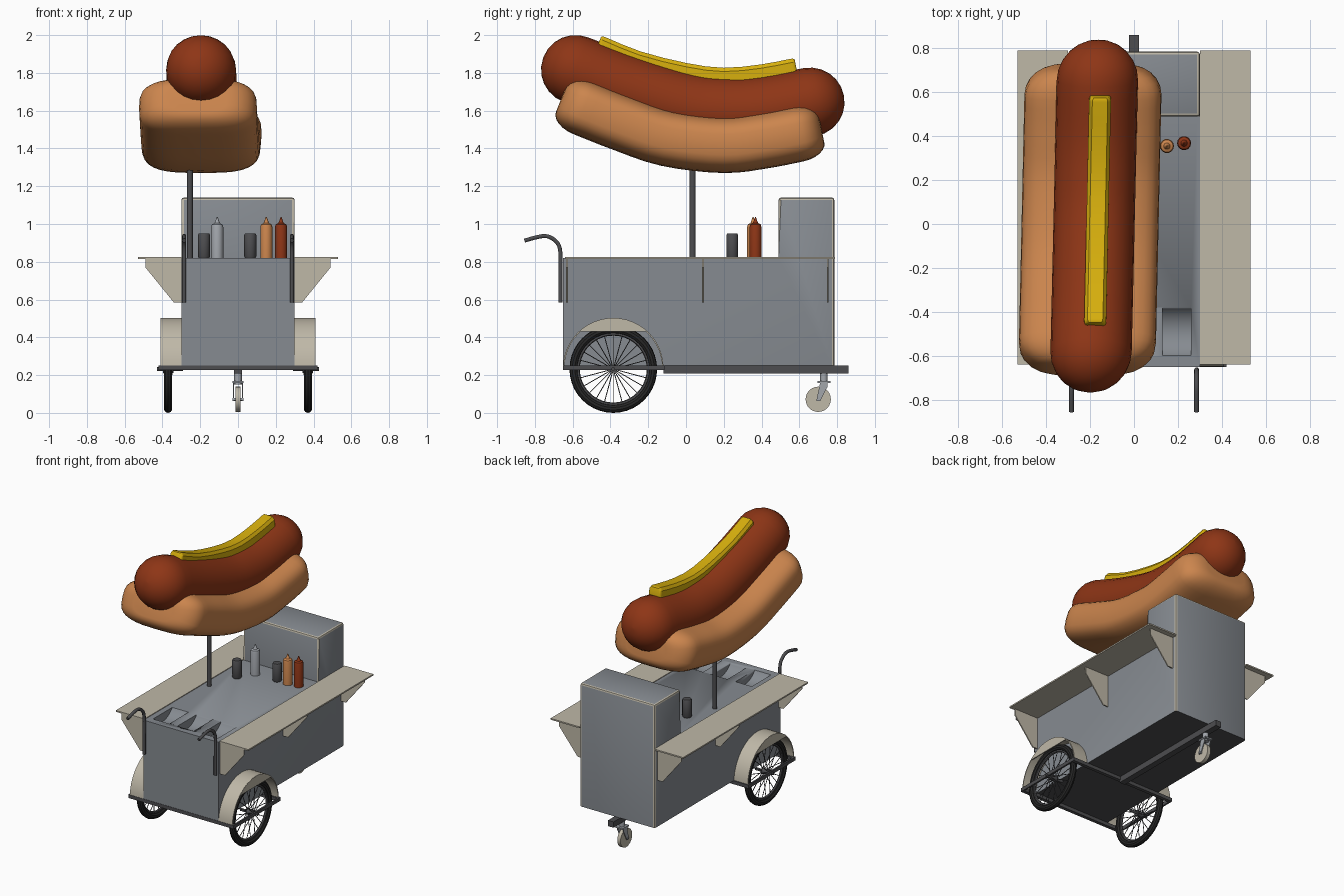
import bpy, bmesh, math
from mathutils import Vector, Matrix

if "Cube" in bpy.data.objects:
    bpy.data.objects.remove(bpy.data.objects["Cube"])

def material(name, r, g, b):
    m = bpy.data.materials.new(name)
    m.diffuse_color = (r, g, b, 1)
    m.use_nodes = True
    m.node_tree.nodes["Principled BSDF"].inputs["Base Color"].default_value = m.diffuse_color
    return m

GREY = material("steel grey", .24, .26, .285)
CREAM = material("cream", .52, .48, .39)
DARK = material("dark metal", .075, .075, .08)
BLACK = material("tyre black", .02, .02, .02)
SAUSAGE = material("sausage red", .27, .036, .008)
BUN = material("bun tan", .60, .235, .075)
MUSTARD = material("mustard yellow", .68, .43, .004)
LIGHT = material("light grey", .36, .38, .41)

# ---------- helpers ----------
def finish(bm, name, mats, mirror=False, angle=35):
    bmesh.ops.recalc_face_normals(bm, faces=bm.faces)
    me = bpy.data.meshes.new(name)
    bm.to_mesh(me)
    bm.free()
    for m in (mats if isinstance(mats, tuple) else (mats,)):
        me.materials.append(m)
    ob = bpy.data.objects.new(name, me)
    bpy.context.collection.objects.link(ob)
    bpy.ops.object.select_all(action='DESELECT')
    ob.select_set(True)
    bpy.context.view_layer.objects.active = ob
    bpy.ops.object.shade_smooth_by_angle(angle=math.radians(angle))
    if mirror:
        ob.modifiers.new("mirror", 'MIRROR')
    return ob

def box(bm, x0, x1, y0, y1, z0, z1):
    m = Matrix.Translation(((x0 + x1) / 2, (y0 + y1) / 2, (z0 + z1) / 2))
    bmesh.ops.create_cube(bm, size=1, matrix=m @ Matrix.Diagonal((x1 - x0, y1 - y0, z1 - z0, 1)))

def rod(bm, p, q, r, n=12):
    p, q = Vector(p), Vector(q)
    d = q - p
    m = Matrix.Translation((p + q) / 2) @ d.to_track_quat('Z', 'Y').to_matrix().to_4x4()
    bmesh.ops.create_cone(bm, cap_ends=True, segments=n, radius1=r, radius2=r, depth=d.length, matrix=m)

def prism(bm, pts, a, b, axis='x'):
    """Extrude a 2D outline: (y, z) along x, or (x, z) along y."""
    put = (lambda p, s: (s, p[0], p[1])) if axis == 'x' else (lambda p, s: (p[0], s, p[1]))
    rings = [[bm.verts.new(put(p, s)) for p in pts] for s in (a, b)]
    bridge(bm, rings)

def bridge(bm, rings, caps=True):
    n = len(rings[0])
    for r, s in zip(rings, rings[1:]):
        for i in range(n):
            bm.faces.new((r[i], r[(i + 1) % n], s[(i + 1) % n], s[i]))
    if caps:
        bm.faces.new(rings[0])
        bm.faces.new(rings[-1])

def lathe(bm, profile, at, n=14):
    """Revolve (radius, z) about a vertical axis."""
    rings = [[bm.verts.new((at[0] + r * math.cos(2 * math.pi * i / n),
                            at[1] + r * math.sin(2 * math.pi * i / n), z)) for i in range(n)]
             for r, z in profile]
    bridge(bm, rings)

def ring_x(bm, x, y, z, major, minor, n=40, k=10):
    """Torus round an axis along x."""
    rings = []
    for i in range(n + 1):
        a = 2 * math.pi * i / n
        rings.append(rings[0] if i == n else [bm.verts.new((
            x + minor * math.sin(2 * math.pi * j / k),
            y + (major + minor * math.cos(2 * math.pi * j / k)) * math.cos(a),
            z + (major + minor * math.cos(2 * math.pi * j / k)) * math.sin(a))) for j in range(k)])
    bridge(bm, rings, caps=False)

def smooth_path(pts, steps):
    p = [Vector(q) for q in pts]
    p = [2 * p[0] - p[1]] + p + [2 * p[-1] - p[-2]]
    out = []
    for i in range(1, len(p) - 2):
        for s in range(steps):
            t = s / steps
            out.append(.5 * (2 * p[i] + (p[i + 1] - p[i - 1]) * t
                             + (2 * p[i - 1] - 5 * p[i] + 4 * p[i + 1] - p[i + 2]) * t * t
                             + (3 * p[i] - p[i - 1] - 3 * p[i + 1] + p[i + 2]) * t ** 3))
    return out + [p[-2]]

def loft(bm, pts, section, x0, yaw=0, steps=5, cap=0, end=1):
    """Sweep an (x, normal) section along a (y, z) path; rounded caps shrink to 'end'."""
    path = smooth_path(pts, steps)
    st = []
    for i, p in enumerate(path):
        t = (path[min(i + 1, len(path) - 1)] - path[max(i - 1, 0)]).normalized()
        st.append((p, t, 1))
    if cap:
        def tip(s, sign):
            return [(s[0] + sign * s[1] * cap * math.sin(a), s[1], end + (1 - end) * math.cos(a))
                    for a in (math.pi / 2 * k / 6 for k in range(1, 7))]
        st = tip(st[0], -1)[::-1] + st + tip(st[-1], 1)
    rings = [[bm.verts.new((x0 + yaw * p.x + u * s, p.x - t.y * v * s, p.y + t.x * v * s))
              for u, v in section] for p, t, s in st]
    bridge(bm, rings)

def oval(a, b, n, power=1.0):
    f = lambda c: math.copysign(abs(c) ** power, c)
    return [(a * f(math.cos(2 * math.pi * i / n)), b * f(math.sin(2 * math.pi * i / n))) for i in range(n)]

# ---------- cart body: L profile, cream edges on the tall box, three scooped trays ----------
bm = bmesh.new()
prism(bm, [(-.65, .25), (.785, .25), (.785, 1.14), (.49, 1.14), (.49, .82), (-.65, .82)], -.3, .3)
edges = [e for e in bm.edges if all(v.co.y > .48 for v in e.verts) and max(v.co.z for v in e.verts) > 1]
bmesh.ops.recalc_face_normals(bm, faces=bm.faces)
bmesh.ops.bevel(bm, geom=edges, offset=.013, segments=2, profile=.5, affect='EDGES', material=1)
for f in bm.faces:
    f.normal_update()
    if f.normal.z < -.9:
        f.material_index = 2
body = finish(bm, "cart_body", (GREY, CREAM, DARK), angle=25)
bm = bmesh.new()
for x in (-.195, 0, .195):
    rod(bm, (x - .065, -.49, .891), (x + .065, -.49, .891), .131, 48)
cutter = finish(bm, "tray_cutter", GREY)
cutter.hide_render = True
mod = body.modifiers.new("trays", 'BOOLEAN')
mod.operation, mod.object = 'DIFFERENCE', cutter
bpy.context.view_layer.objects.active = body
bpy.ops.object.modifier_apply(modifier="trays")
bpy.data.objects.remove(cutter)

# ---------- side shelves and brackets ----------
bm = bmesh.new()
box(bm, .3, .53, -.64, .79, .815, .825)
finish(bm, "side_shelf", CREAM, True)
bm = bmesh.new()
for y in (-.63, .09, .75):
    prism(bm, [(.3, .585), (.34, .585), (.49, .77), (.49, .816), (.3, .816)], y - .004, y + .004, 'y')
finish(bm, "shelf_bracket", CREAM, True)

# ---------- undercarriage ----------
bm = bmesh.new()
box(bm, -.022, .022, -.12, .86, .208, .25)
for y in (-.64, -.125):
    box(bm, -.42, .42, y - .012, y + .012, .226, .251)
for x in (-.415, .415):
    box(bm, x - .006, x + .006, -.65, -.115, .226, .251)
finish(bm, "chassis_frame", DARK)

# ---------- spoked wheels ----------
WX, WY, WZ = .37, -.385, .232
bm = bmesh.new()
ring_x(bm, WX, WY, WZ, .21, .022)
finish(bm, "wheel_tyre", BLACK, True)
bm = bmesh.new()
ring_x(bm, WX, WY, WZ, .186, .009, 40, 6)
for i in range(24):
    a = 2 * math.pi * i / 24
    c, s = math.cos(a), math.sin(a)
    rod(bm, (WX + (.022 if i % 2 else -.022), WY + .015 * c, WZ + .015 * s),
        (WX, WY + .186 * c, WZ + .186 * s), .0025, 5)
rod(bm, (WX - .028, WY, WZ), (WX + .028, WY, WZ), .02)
rod(bm, (.29, WY, WZ), (.43, WY, WZ), .01)
finish(bm, "wheel_rim_and_spokes", DARK, True)

# ---------- fenders: thin arch with an outer lip ----------
def arc(r, a0, a1, n=24):
    return [(WY + r * math.cos(math.radians(a0 + (a1 - a0) * i / n)),
             .237 + r * math.sin(math.radians(a0 + (a1 - a0) * i / n))) for i in range(n + 1)]
bm = bmesh.new()
prism(bm, arc(.266, 0, 180) + arc(.259, 180, 0), .3, .41)
prism(bm, arc(.264, 47, 133), .404, .411)
finish(bm, "wheel_fender", CREAM, True)

# ---------- rear caster ----------
bm = bmesh.new()
rod(bm, (-.013, .7, .072), (.013, .7, .072), .067, 24)
finish(bm, "caster_wheel", CREAM)
bm = bmesh.new()
rod(bm, (0, .73, .15), (0, .73, .21), .02)
box(bm, -.03, .03, .695, .765, .158, .168)
for x in (-.023, .023):
    prism(bm, [(.69, .062), (.71, .062), (.75, .14), (.75, .16), (.71, .16)], x - .003, x + .003)
rod(bm, (-.03, .7, .072), (.03, .7, .072), .008)
finish(bm, "caster_fork", LIGHT)

# ---------- push handles and sign pole ----------
bm = bmesh.new()
loft(bm, [(-.665, .585), (-.665, .72), (-.665, .85), (-.685, .905), (-.735, .935), (-.79, .93), (-.855, .912)],
     oval(.011, .011, 10), .285, steps=4)
finish(bm, "push_handle", DARK, True, 50)
bm = bmesh.new()
rod(bm, (-.255, .035, .815), (-.255, .035, 1.45), .016, 16)
finish(bm, "sign_pole", DARK)

# ---------- condiments ----------
for name, x, y, mat in (("pale_bottle", -.11, .355, LIGHT), ("tan_bottle", .15, .355, BUN),
                        ("red_bottle", .228, .368, SAUSAGE)):
    bm = bmesh.new()
    lathe(bm, [(.032, .82), (.032, .985), (.028, .998), (.015, 1.004), (.011, 1.012), (.003, 1.036)], (x, y))
    finish(bm, name, mat)
for name, x, y in (("left_can", -.18, .245), ("right_can", .065, .355)):
    bm = bmesh.new()
    lathe(bm, [(.028, .82), (.032, .828), (.032, .942), (.027, .95)], (x, y))
    finish(bm, name, DARK)

# ---------- giant hot dog sign ----------
bm = bmesh.new()
loft(bm, [(-.583, 1.817), (-.3, 1.71), (0, 1.62), (.2, 1.595), (.4, 1.6), (.655, 1.645)],
     oval(.185, .183, 24), -.182, .023, 4, cap=.184, end=.02)
finish(bm, "sign_sausage", SAUSAGE, angle=60)
bm = bmesh.new()
loft(bm, [(-.54, 1.615), (-.35, 1.54), (-.1, 1.455), (.2, 1.42), (.42, 1.445), (.59, 1.478)],
     oval(.312, .15, 32, .62), -.2, .022, 4, cap=.13, end=.5)
finish(bm, "sign_bun", BUN, angle=60)
bm = bmesh.new()
loft(bm, [(-.44, 1.962), (-.25, 1.885), (0, 1.822), (.2, 1.797), (.4, 1.815), (.56, 1.845)],
     [(-.05, -.04), (.05, -.04), (.05, .01), (.035, .03), (-.035, .03), (-.05, .01)],
     -.167, .022, 2, cap=.02, end=.7)
finish(bm, "sign_mustard", MUSTARD, angle=25)
